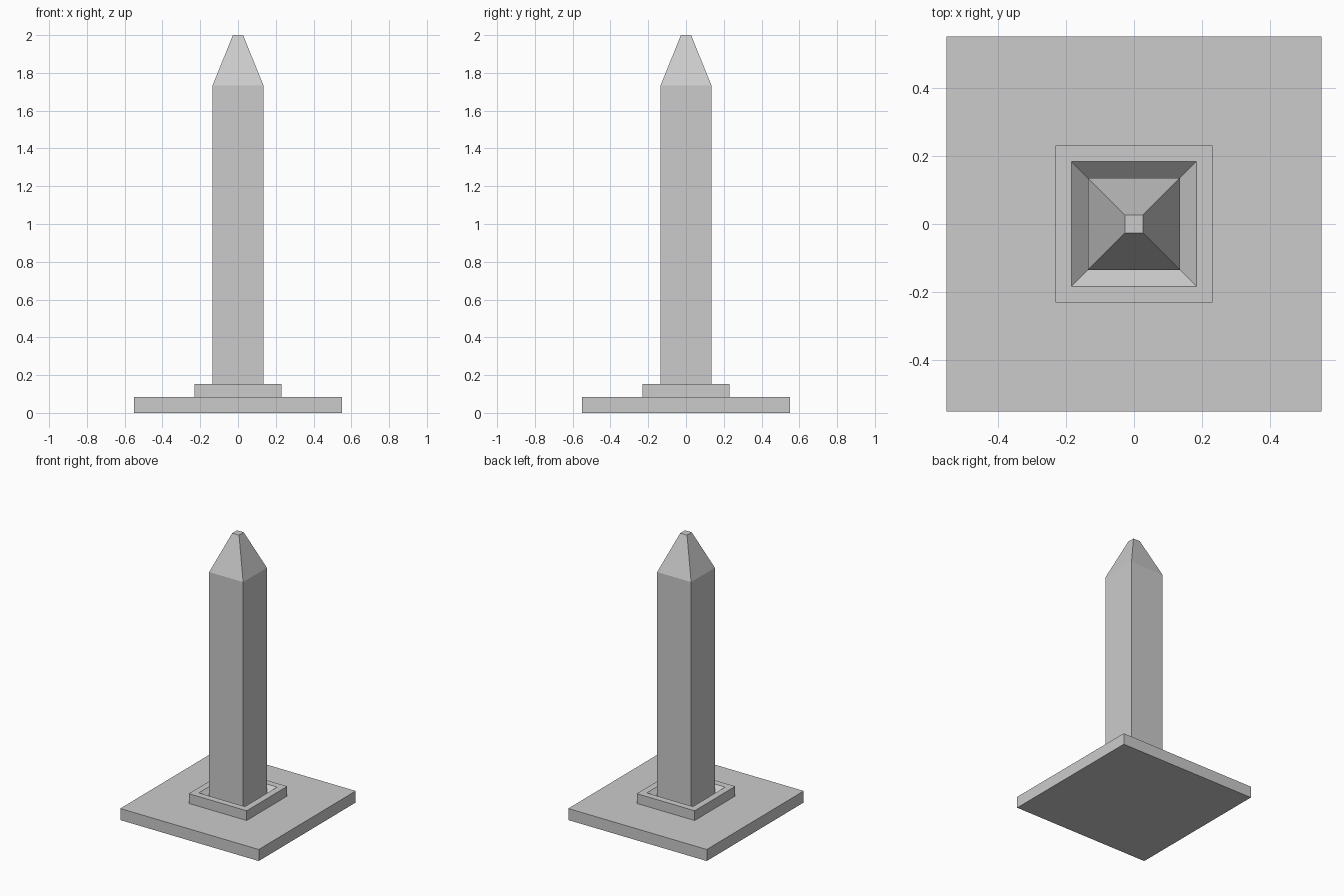
import bpy
import bmesh

if "Cube" in bpy.data.objects:
    bpy.data.objects.remove(bpy.data.objects["Cube"])


def square_loft(name, profile, cap_start=False, cap_end=False):
    """Loft centred squares through (half_width, z) profile points."""
    bm = bmesh.new()
    rings = [[bm.verts.new((sx * w, sy * w, z))
              for sx, sy in ((-1, -1), (1, -1), (1, 1), (-1, 1))]
             for w, z in profile]
    for a, b in zip(rings, rings[1:]):
        for i in range(4):
            j = (i + 1) % 4
            bm.faces.new((a[i], a[j], b[j], b[i]))
    if cap_start:
        bm.faces.new(rings[0][::-1])
    if cap_end:
        bm.faces.new(rings[-1])
    mesh = bpy.data.meshes.new(name)
    bm.to_mesh(mesh)
    bm.free()
    obj = bpy.data.objects.new(name, mesh)
    bpy.context.collection.objects.link(obj)
    return obj


# Wide ground slab, open where the collar sits
square_loft("base_slab", [(0.55, 0), (0.55, 0.083), (0.23, 0.083)], cap_start=True)

# Collar with a bevelled recess sloping down to the shaft
square_loft("collar", [(0.23, 0.083), (0.23, 0.153), (0.183, 0.153), (0.135, 0.105)])

# Square shaft with a blunt pyramid tip
square_loft("shaft", [(0.135, 0.105), (0.135, 1.733), (0.027, 2.0)], cap_end=True)
